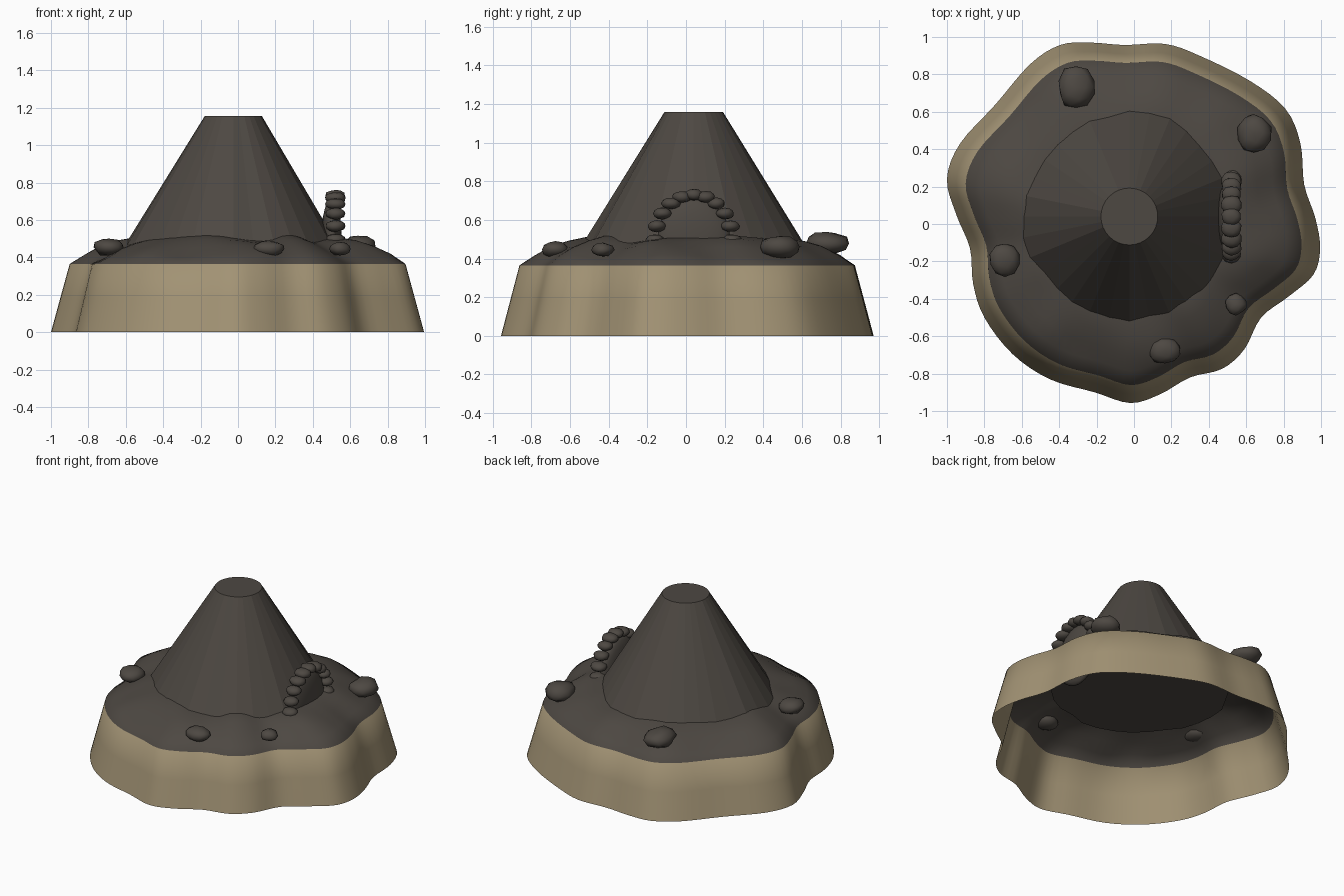
import bpy, bmesh, math, random
from mathutils import Vector, noise

if "Cube" in bpy.data.objects:
    bpy.data.objects.remove(bpy.data.objects["Cube"])

random.seed(4)


def material(name, rgb):
    m = bpy.data.materials.new(name)
    m.diffuse_color = (*rgb, 1)
    m.use_nodes = True
    m.node_tree.nodes["Principled BSDF"].inputs["Base Color"].default_value = m.diffuse_color
    return m


ROCK = material("dark_rock", (0.075, 0.065, 0.055))
SAND = material("sand", (0.36, 0.29, 0.175))


def finish(bm, name, mats, smooth):
    bmesh.ops.recalc_face_normals(bm, faces=bm.faces)
    me = bpy.data.meshes.new(name)
    for f in bm.faces:
        f.smooth = smooth
    bm.to_mesh(me)
    bm.free()
    for m in mats:
        me.materials.append(m)
    ob = bpy.data.objects.new(name, me)
    bpy.context.collection.objects.link(ob)
    return ob


def smooth_loop(pts, steps):
    """Closed Catmull-Rom curve through the points."""
    out, n = [], len(pts)
    for i in range(n):
        a, b, c, d = (Vector(pts[(i + k) % n]) for k in (-1, 0, 1, 2))
        for s in range(steps):
            t = s / steps
            out.append(0.5 * (2 * b + (c - a) * t + (2 * a - 5 * b + 4 * c - d) * t * t
                              + (3 * b - a - 3 * c + d) * t ** 3))
    return out


# Island: wavy open shell with a sand skirt and a rising rock top
shore = smooth_loop([
    (0.995, -0.13), (0.96, -0.27), (0.83, -0.385), (0.68, -0.50), (0.59, -0.67),
    (0.47, -0.775), (0.30, -0.82), (0.14, -0.91), (-0.02, -0.957), (-0.21, -0.90),
    (-0.45, -0.83), (-0.65, -0.695), (-0.80, -0.50), (-0.86, -0.32), (-0.877, -0.13),
    (-0.95, 0.05), (-1.0, 0.24), (-0.93, 0.43), (-0.74, 0.64), (-0.555, 0.855),
    (-0.395, 0.957), (-0.235, 0.97), (-0.05, 0.957), (0.165, 0.963), (0.35, 0.90),
    (0.62, 0.765), (0.81, 0.615), (0.89, 0.43), (0.91, 0.21), (0.97, 0.03)], 4)
levels = [(1.0, 0.0), (0.95, 0.183), (0.9, 0.365), (0.82, 0.41), (0.73, 0.455),
          (0.64, 0.485), (0.55, 0.503), (0.4, 0.51)]
bm = bmesh.new()
rings = []
for scale, z in levels:
    ring = []
    for p in shore:
        bump = 0.0
        if scale < 0.85:
            bump = 0.025 * noise.noise(Vector((p.x * scale * 4, p.y * scale * 4, 0.3)))
        ring.append(bm.verts.new((p.x * scale, p.y * scale, z + bump)))
    rings.append(ring)
n = len(shore)
for k, (lo, hi) in enumerate(zip(rings, rings[1:])):
    for i in range(n):
        j = (i + 1) % n
        f = bm.faces.new((lo[i], lo[j], hi[j], hi[i]))
        f.material_index = 1 if k < 2 else 0
hub = bm.verts.new((0, 0, 0.51))
for i in range(n):
    bm.faces.new((rings[-1][i], rings[-1][(i + 1) % n], hub))
finish(bm, "island", [ROCK, SAND], True)

# Volcano: ridged, flat-topped cone with a closed base
bm = bmesh.new()
SIDES = 32
low, high = [], []
for i in range(SIDES):
    a = math.tau * i / SIDES
    r = 0.575 * random.uniform(0.97, 1.03)
    low.append(bm.verts.new((-0.025 + r * math.cos(a), 0.04 + r * math.sin(a), 0.455)))
    high.append(bm.verts.new((-0.025 + 0.152 * math.cos(a), 0.04 + 0.152 * math.sin(a), 1.157)))
for i in range(SIDES):
    j = (i + 1) % SIDES
    bm.faces.new((low[i], low[j], high[j], high[i]))
bm.faces.new(high)
bm.faces.new(low[::-1])
finish(bm, "volcano", [ROCK], False)


def boulder(name, loc, size, rough=0.0, detail=2):
    bm = bmesh.new()
    bmesh.ops.create_icosphere(bm, subdivisions=detail, radius=1)
    seed = Vector(loc) * 7
    for v in bm.verts:
        k = 1 + rough * noise.noise(v.co * 1.3 + seed)
        v.co = Vector([c * s * k + o for c, s, o in zip(v.co, size, loc)])
    return finish(bm, name, [ROCK], True)


# Loose boulders around the rim
for i, (loc, size) in enumerate([
        ((-0.31, 0.73, 0.478), (0.10, 0.115, 0.06)),
        ((0.64, 0.485, 0.46), (0.09, 0.105, 0.06)),
        ((-0.69, -0.19, 0.455), (0.083, 0.088, 0.047)),
        ((0.165, -0.675, 0.445), (0.085, 0.072, 0.045)),
        ((0.545, -0.43, 0.445), (0.057, 0.057, 0.036))]):
    boulder(f"boulder_{i + 1}", loc, size, 0.18)

# Cave mouth: a half-buried flattened mound framed by an arch of stones
boulder("cave_mouth", (0.5, 0.04, 0.5), (0.055, 0.19, 0.215), 0.0, 3)
for i in range(11):
    t = math.pi * i / 10
    loc = (0.52, 0.04 + 0.2 * math.cos(t), 0.495 + 0.235 * math.sin(t))
    k = random.uniform(0.92, 1.08)
    boulder(f"arch_stone_{i + 1}", loc, (0.053 * k, 0.048 * k, 0.031), 0.12)
